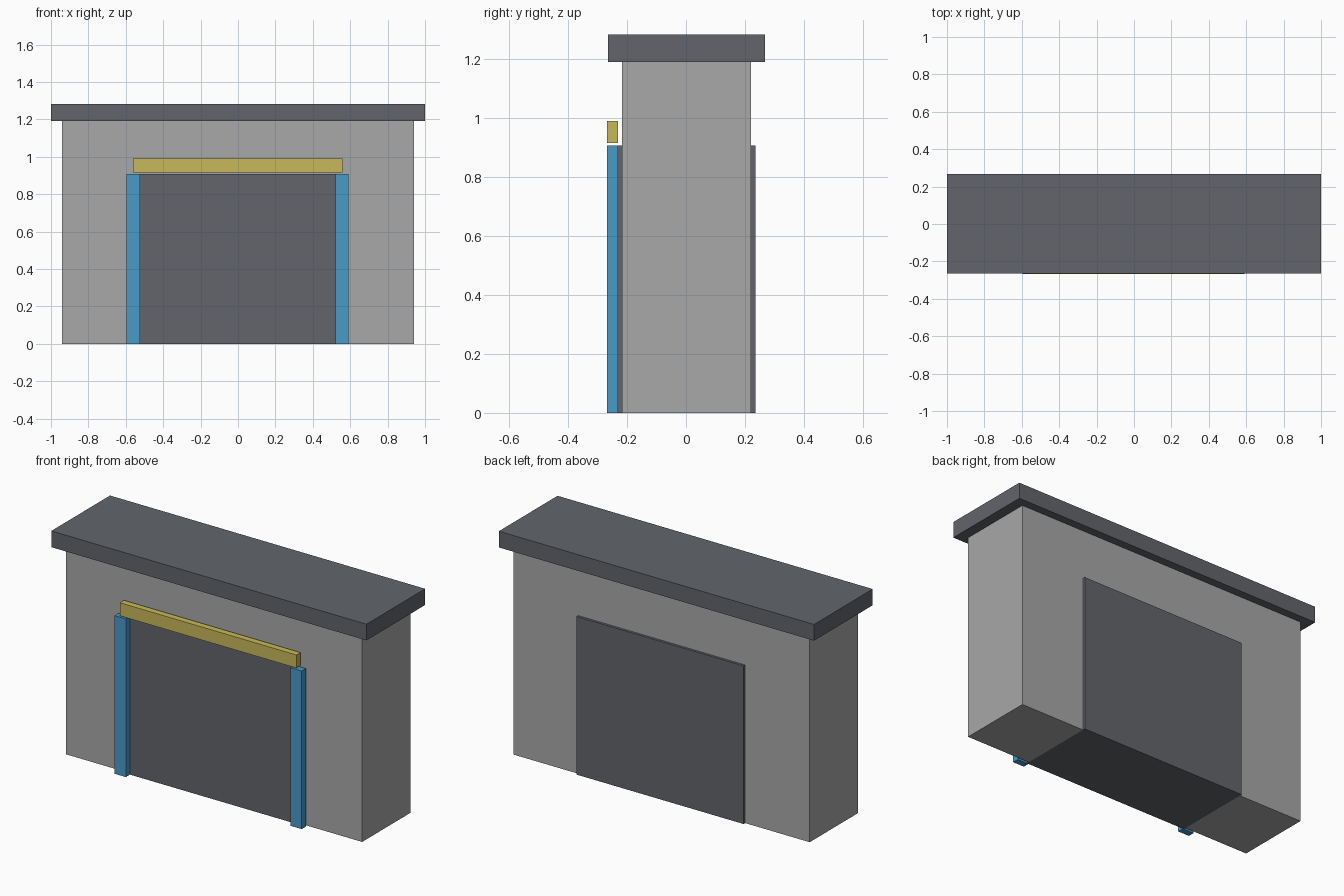
import bpy

if "Cube" in bpy.data.objects:
    bpy.data.objects.remove(bpy.data.objects["Cube"])


def lin(c):
    c /= 255
    return c / 12.92 if c <= 0.04045 else ((c + 0.055) / 1.055) ** 2.4


def material(name, r, g, b):
    m = bpy.data.materials.new(name)
    m.diffuse_color = (lin(r), lin(g), lin(b), 1)
    m.use_nodes = True
    m.node_tree.nodes["Principled BSDF"].inputs["Base Color"].default_value = m.diffuse_color
    return m


STONE = material("light grey", 168, 168, 168)
DARK = material("dark grey", 98, 101, 107)
BLUE = material("blue", 72, 155, 202)
YELLOW = material("yellow", 201, 185, 89)


def extrude(name, profile, y0, y1, mat):
    """Extrude an x-z outline (counter-clockwise from the front) from y0 to y1."""
    n = len(profile)
    verts = [(x, y, z) for y in (y0, y1) for x, z in profile]
    faces = [list(range(n)), list(range(2 * n - 1, n - 1, -1))]
    faces += [[i, i + n, (i + 1) % n + n, (i + 1) % n] for i in range(n)]
    me = bpy.data.meshes.new(name)
    me.from_pydata(verts, [], faces)
    me.materials.append(mat)
    ob = bpy.data.objects.new(name, me)
    bpy.context.collection.objects.link(ob)
    return ob


def box(name, x0, x1, y0, y1, z0, z1, mat):
    return extrude(name, [(x0, z0), (x1, z0), (x1, z1), (x0, z1)], y0, y1, mat)


W, TOP = 0.53, 0.907        # opening half width and height

# Wall with a doorway cut through it
extrude("wall", [(-0.94, 0), (-W, 0), (-W, TOP), (W, TOP), (W, 0),
                 (0.94, 0), (0.94, 1.19), (-0.94, 1.19)], -0.217, 0.221, STONE)

# Dark door block filling the opening and standing proud on both sides
box("door_block", -W, W, -0.231, 0.235, 0, TOP, DARK)

# Overhanging roof slab
box("roof_slab", -1, 1, -0.264, 0.268, 1.19, 1.283, DARK)

# Front door posts
for side, x in (("left", -0.56), ("right", 0.556)):
    box(side + "_post", x - 0.036, x + 0.036, -0.268, -0.231, 0, TOP, BLUE)

# Lintel bar above the door
box("lintel", -0.562, 0.558, -0.268, -0.231, 0.915, 0.99, YELLOW)
